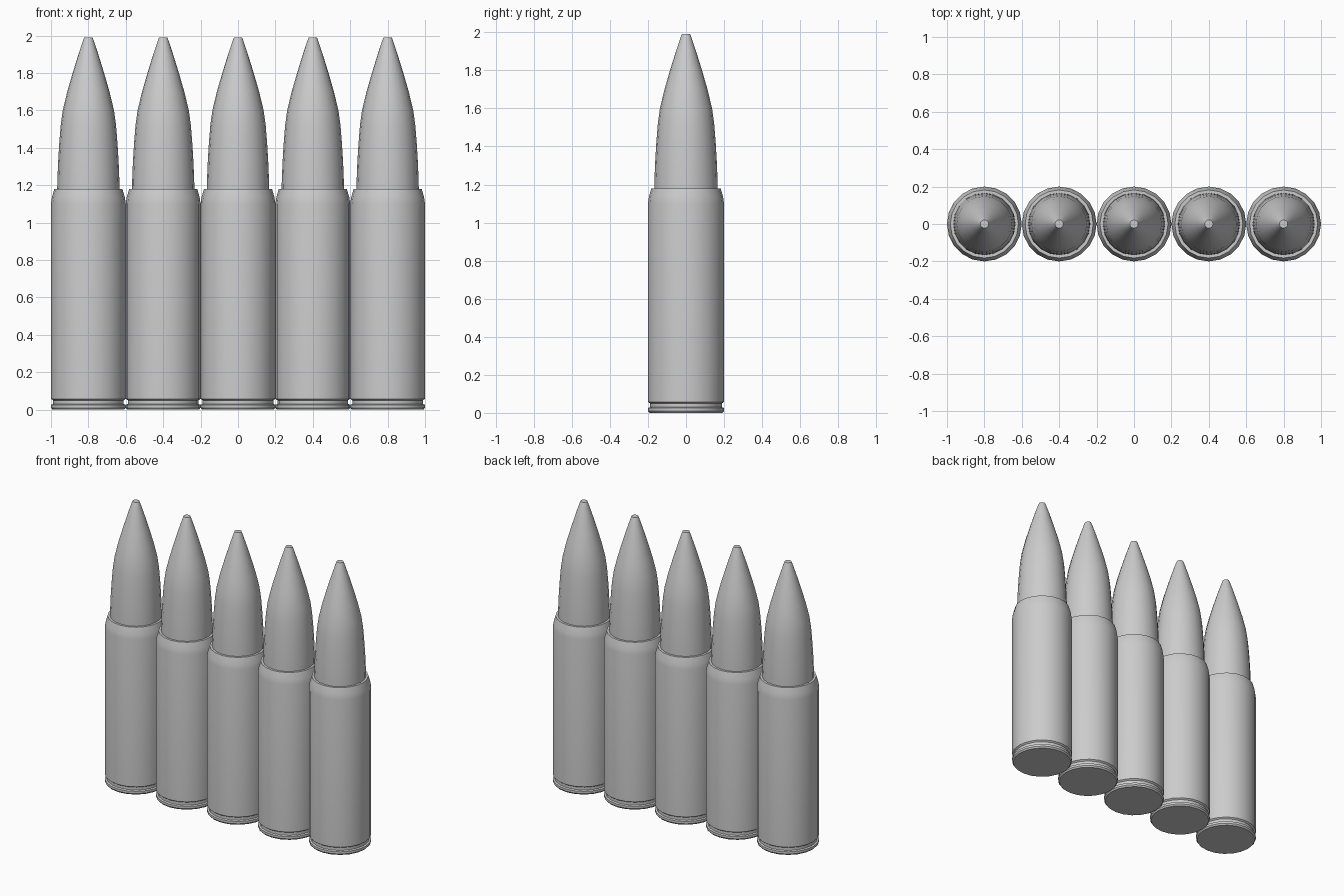
import bpy, bmesh, math

if "Cube" in bpy.data.objects:
    bpy.data.objects.remove(bpy.data.objects["Cube"])

SIDES = 20

# Half profiles as (radius, height)
CASING = [(0, 0), (0.192, 0), (0.2, 0.01), (0.2, 0.026), (0.189, 0.03),
          (0.189, 0.05), (0.2, 0.058), (0.2, 1.10), (0.195, 1.135),
          (0.182, 1.18), (0.165, 1.18), (0.165, 1.15), (0, 1.15)]
TIP = [(0, 1.15), (0.167, 1.15), (0.166, 1.22), (0.162, 1.32), (0.156, 1.42),
       (0.148, 1.52), (0.137, 1.60), (0.113, 1.70), (0.084, 1.80),
       (0.053, 1.90), (0.028, 1.975), (0.022, 1.99), (0, 1.99)]


def lathe(name, profile, x):
    """Spin a half profile around the vertical axis."""
    bm = bmesh.new()
    verts = [bm.verts.new((r, 0, z)) for r, z in profile]
    edges = [bm.edges.new(pair) for pair in zip(verts, verts[1:])]
    bmesh.ops.spin(bm, geom=verts + edges, cent=(0, 0, 0), axis=(0, 0, 1),
                   angle=math.tau, steps=SIDES, use_duplicate=False)
    bmesh.ops.remove_doubles(bm, verts=bm.verts, dist=0.0005)
    bmesh.ops.recalc_face_normals(bm, faces=bm.faces)
    mesh = bpy.data.meshes.new(name)
    bm.to_mesh(mesh)
    bm.free()
    obj = bpy.data.objects.new(name, mesh)
    obj.location.x = x
    bpy.context.collection.objects.link(obj)
    bpy.ops.object.select_all(action='DESELECT')
    obj.select_set(True)
    bpy.context.view_layer.objects.active = obj
    bpy.ops.object.shade_smooth_by_angle(angle=math.radians(35))
    return obj


# Row of five identical casings with pointed tips
for i in range(5):
    x = (i - 2) * 0.4
    lathe(f"casing_{i + 1}", CASING, x)
    lathe(f"tip_{i + 1}", TIP, x)
